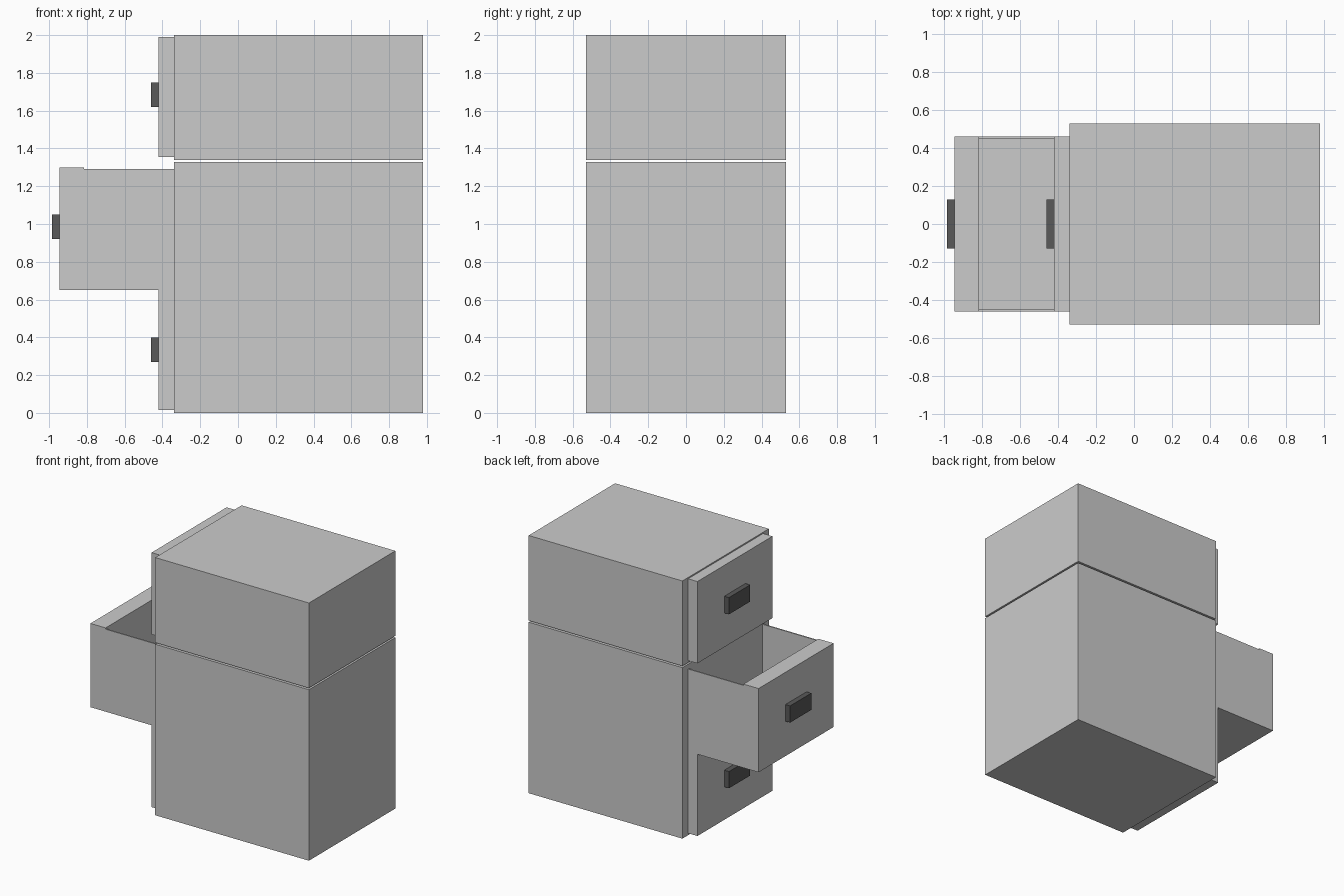
import bpy

if "Cube" in bpy.data.objects:
    bpy.data.objects.remove(bpy.data.objects["Cube"])


def box(name, x, y, z):
    """Axis-aligned box from (min, max) pairs."""
    bpy.ops.mesh.primitive_cube_add(
        size=1, location=[(a + b) / 2 for a, b in (x, y, z)])
    ob = bpy.context.object
    ob.name = name
    ob.scale = [b - a for a, b in (x, y, z)]
    bpy.ops.object.transform_apply(location=False, rotation=False, scale=True)
    return ob


FRONT, BACK = -0.34, 0.98
HALF, DRAWER_HALF = 0.53, 0.46
WALL = 0.01

# cabinet bodies, with a thin gap between them
box("lower_cabinet", (FRONT, BACK), (-HALF, HALF), (0, 1.327))
box("upper_cabinet", (FRONT, BACK), (-HALF, HALF), (1.34, 2.0))


def handle(name, x, z):
    box(name, (x - 0.04, x), (-0.13, 0.13), (z - 0.065, z + 0.065)
        ).data.materials.append(dark)


# dark handle material
dark = bpy.data.materials.new("dark_handle")
dark.diffuse_color = (0.1, 0.1, 0.1, 1)
dark.use_nodes = True
dark.node_tree.nodes["Principled BSDF"].inputs["Base Color"].default_value = dark.diffuse_color

# closed drawers
for label, z0, z1, hz in (("bottom", 0.015, 0.65, 0.335),
                          ("top", 1.355, 1.99, 1.685)):
    box(label + "_drawer_front", (-0.42, FRONT + 0.05),
        (-DRAWER_HALF, DRAWER_HALF), (z0, z1))
    handle(label + "_handle", -0.42, hz)

# open drawer: thick front, thin sides and floor, running into the cabinet
OPEN, INNER, END = -0.945, -0.815, FRONT + 0.05
box("open_drawer_front", (OPEN, INNER), (-DRAWER_HALF, DRAWER_HALF), (0.65, 1.30))
for label, s in (("left", 1), ("right", -1)):
    ys = sorted((s * DRAWER_HALF, s * (DRAWER_HALF - WALL)))
    box("open_drawer_side_" + label, (INNER, END), ys, (0.65, 1.29))
box("open_drawer_floor", (INNER, END),
    (-DRAWER_HALF + WALL, DRAWER_HALF - WALL), (0.65, 0.65 + WALL))
handle("open_drawer_handle", OPEN, 0.985)
